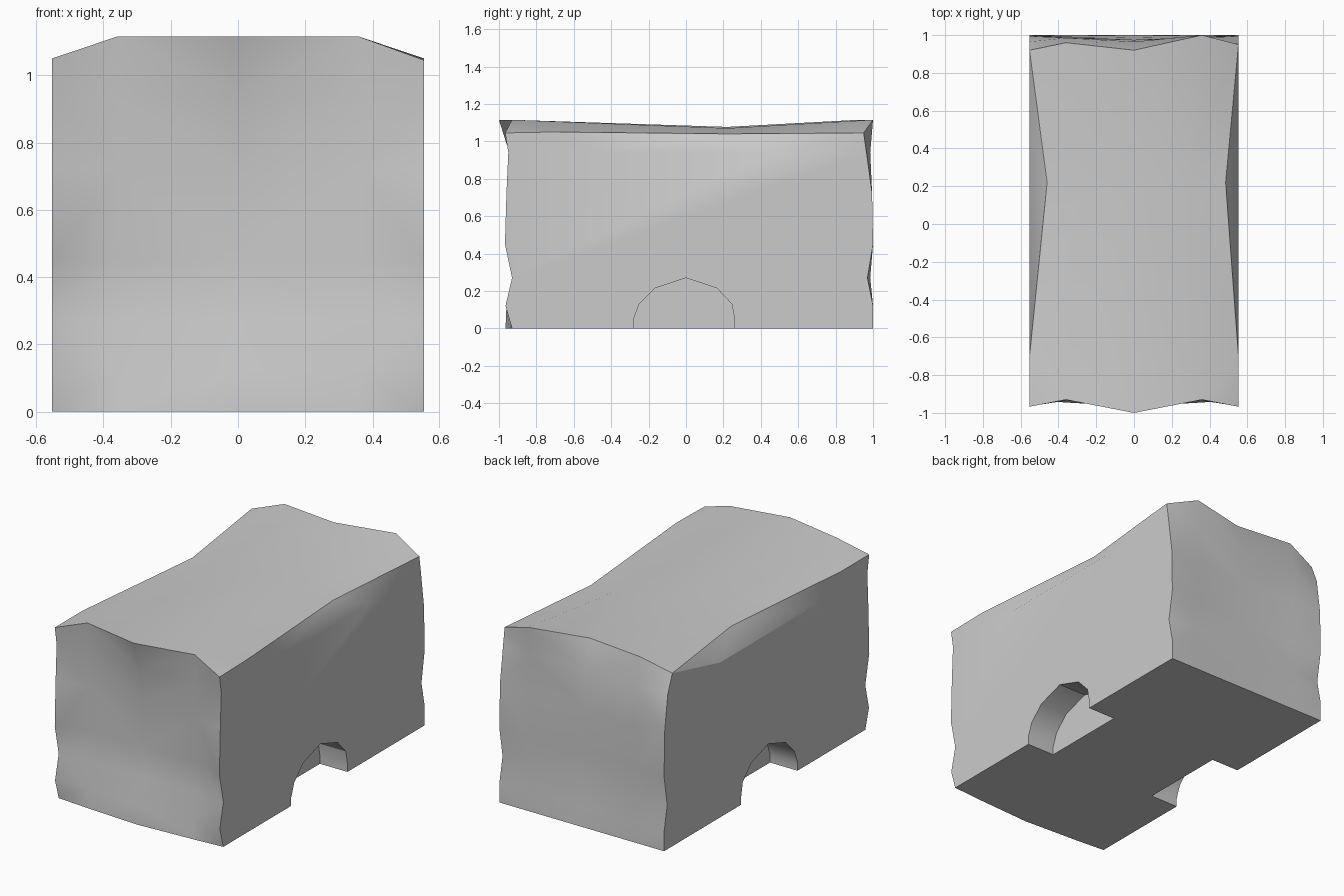
import bpy, bmesh, math

if "Cube" in bpy.data.objects:
    bpy.data.objects.remove(bpy.data.objects["Cube"])

W = 0.553
XS = [-W, -0.36, 0, 0.36, W]
ZS = [0, 0.12, 0.27, 0.45, 0.72, 0.94]
TOP = [1.05, 1.115, 1.115, 1.115, 1.045]

# depth of the dented end walls, bottom to top: corner, quarter, centre
FRONT = [
    [-.93, -.965, -.93, -.968, -.96, -.95, -.967],
    [-.945, -.935, -.91, -.90, -.91, -.92, -.93],
    [-.965, -.96, -.92, -.91, -.92, -.945, -1.0],
]
BACK = [
    [1, 1, .97, 1, .995, .965, .93],
    [1, .995, .985, .99, .99, .985, .98],
    [1, .99, .975, .975, .975, .965, .92],
]
BACK_TOP = [.92, .96, .92, 1.0, .95]

bm = bmesh.new()


def end_wall(table, top_y=None):
    """Grid of bent panels; returns columns of vertices, left to right."""
    cols = []
    for i, x in enumerate(XS):
        ys = list(table[min(i, 4 - i)])
        if top_y:
            ys[-1] = top_y[i]
        cols.append([bm.verts.new((x, y, z)) for y, z in zip(ys, ZS + [TOP[i]])])
    for a, b in zip(cols, cols[1:]):
        for j in range(len(ZS)):
            bm.faces.new((a[j], b[j], b[j + 1], a[j + 1]))
    return cols


front = end_wall(FRONT)
back = end_wall(BACK, BACK_TOP)

# sagging roof with a pinched waist
waist = [bm.verts.new((x, 0.22, z)) for x, z in
         [(-.46, 1.045), (-.28, 1.07), (0, 1.077), (.28, 1.07), (.485, 1.04)]]
shoulder = {}
for i in (0, 4):
    s = -1 if i == 0 else 1
    a = bm.verts.new((s * W, -.70, 1.05))
    b = bm.verts.new((s * W, -.47, .94))
    c = bm.verts.new((s * W, .46, .94))
    shoulder[i] = a
    # creased shoulder and flat side
    for tri in ((a, b, waist[i]), (b, c, waist[i]), (c, back[i][-1], waist[i])):
        bm.faces.new(tri)
    bm.faces.new(front[i] + [a, b, c] + back[i][::-1])
for i in range(4):
    f = [front[i][-1], front[i + 1][-1]]
    if i == 3:
        f.append(shoulder[4])
    f += [waist[i + 1], waist[i]]
    if i == 0:
        f.append(shoulder[0])
    bm.faces.new(f)
    bm.faces.new((waist[i], waist[i + 1], back[i + 1][-1], back[i][-1]))

# underside
bm.faces.new([c[0] for c in front] + [c[0] for c in reversed(back)])
bmesh.ops.recalc_face_normals(bm, faces=bm.faces)
bmesh.ops.triangulate(bm, faces=[f for f in bm.faces if len(f.verts) in (4, 5)])
mesh = bpy.data.meshes.new("cargo_body")
bm.to_mesh(mesh)
bm.free()
body = bpy.data.objects.new("cargo_body", mesh)
bpy.context.collection.objects.link(body)

# wheel arch cutters, one on each side
arch = [(-.28, -.1), (-.28, .05), (-.25, .13), (-.165, .215), (0, .27),
        (.165, .215), (.245, .13), (.26, .05), (.26, -.1)]
bm = bmesh.new()
for x0, x1 in ((.368, .7), (-.7, -.368)):
    face = bm.faces.new([bm.verts.new((x0, y, z)) for y, z in arch])
    ext = bmesh.ops.extrude_face_region(bm, geom=[face], use_keep_orig=True)
    for v in ext["geom"]:
        if isinstance(v, bmesh.types.BMVert):
            v.co.x = x1
bmesh.ops.recalc_face_normals(bm, faces=bm.faces)
cm = bpy.data.meshes.new("wheel_arch_cutter")
bm.to_mesh(cm)
bm.free()
cutter = bpy.data.objects.new("wheel_arch_cutter", cm)
bpy.context.collection.objects.link(cutter)
cutter.hide_render = True

mod = body.modifiers.new("wheel_arches", "BOOLEAN")
mod.operation = "DIFFERENCE"
mod.solver = "EXACT"
mod.object = cutter
bpy.context.view_layer.objects.active = body
body.select_set(True)
bpy.ops.object.modifier_apply(modifier=mod.name)
bpy.data.objects.remove(cutter)
bpy.ops.object.shade_smooth_by_angle(angle=math.radians(30))
